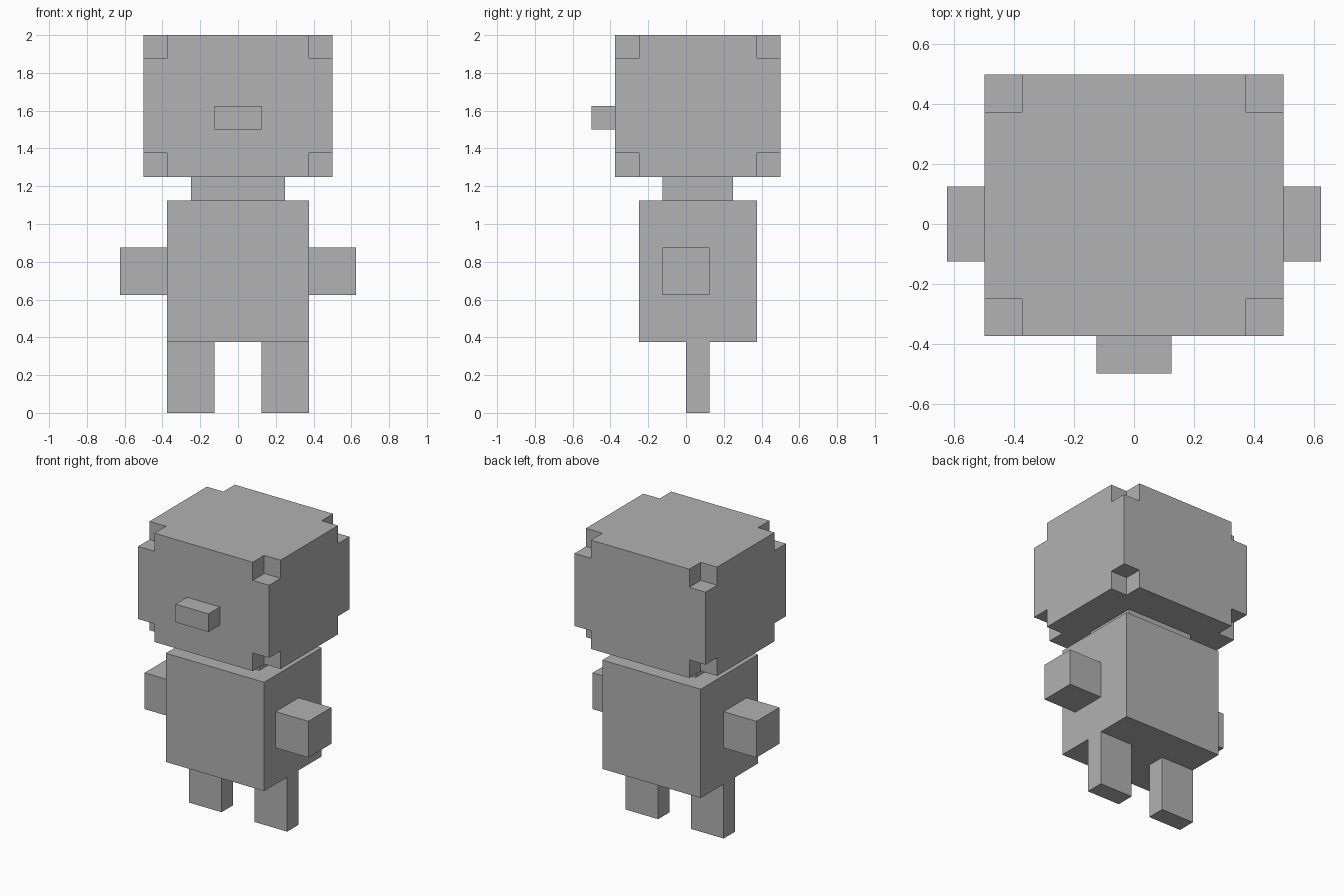
import bpy
import bmesh
from mathutils import Matrix, Vector

default_cube = bpy.data.objects.get("Cube")
if default_cube:
    bpy.data.objects.remove(default_cube, do_unlink=True)

U = 0.125  # edge of one block

grey = bpy.data.materials.new("plain grey")
grey.use_nodes = True
colour = (0.445, 0.445, 0.445, 1)
grey.diffuse_color = colour
grey.node_tree.nodes["Principled BSDF"].inputs["Base Color"].default_value = colour


def boxes(name, spans):
    """One object made of boxes, each given by its low and high corner in blocks."""
    bm = bmesh.new()
    for low, high in spans:
        low, high = Vector(low) * U, Vector(high) * U
        place = Matrix.Translation((low + high) / 2) @ Matrix.Diagonal((high - low).to_4d())
        bmesh.ops.create_cube(bm, size=1, matrix=place)
    mesh = bpy.data.meshes.new(name)
    bm.to_mesh(mesh)
    bm.free()
    mesh.materials.append(grey)
    obj = bpy.data.objects.new(name, mesh)
    bpy.context.collection.objects.link(obj)
    return obj


def pair(name, low, high):
    """A left part and its mirror image on the right."""
    boxes("left_" + name, [(low, high)])
    boxes("right_" + name, [((-high[0], *low[1:]), (-low[0], *high[1:]))])


# Legs, torso, arms and neck
pair("leg", (1, 0, 0), (3, 1, 3))
boxes("torso", [((-3, -2, 3), (3, 3, 9))])
pair("arm", (3, -1, 5), (5, 1, 7))
boxes("neck", [((-2, -1, 9), (2, 2, 10))])

# Head with one block cut out of each corner
head = boxes("head", [((-4, -3, 10), (4, 4, 16))])
cutter = boxes("corner_cutter", [
    ((x - 1, y - 1, z - 1), (x + 1, y + 1, z + 1))
    for x in (-4, 4) for y in (-3, 4) for z in (10, 16)])
cutter.hide_render = True
cutter.hide_set(True)
cutter.display_type = 'WIRE'
notch = head.modifiers.new("corner notches", 'BOOLEAN')
notch.operation = 'DIFFERENCE'
notch.solver = 'EXACT'
notch.object = cutter

# Apply the cut, then drop the cutter
bpy.context.view_layer.update()
cut_mesh = bpy.data.meshes.new_from_object(
    head.evaluated_get(bpy.context.evaluated_depsgraph_get()))
head.modifiers.clear()
head.data = cut_mesh
bpy.data.objects.remove(cutter, do_unlink=True)

# Nose
boxes("nose", [((-1, -4, 12), (1, -3, 13))])
